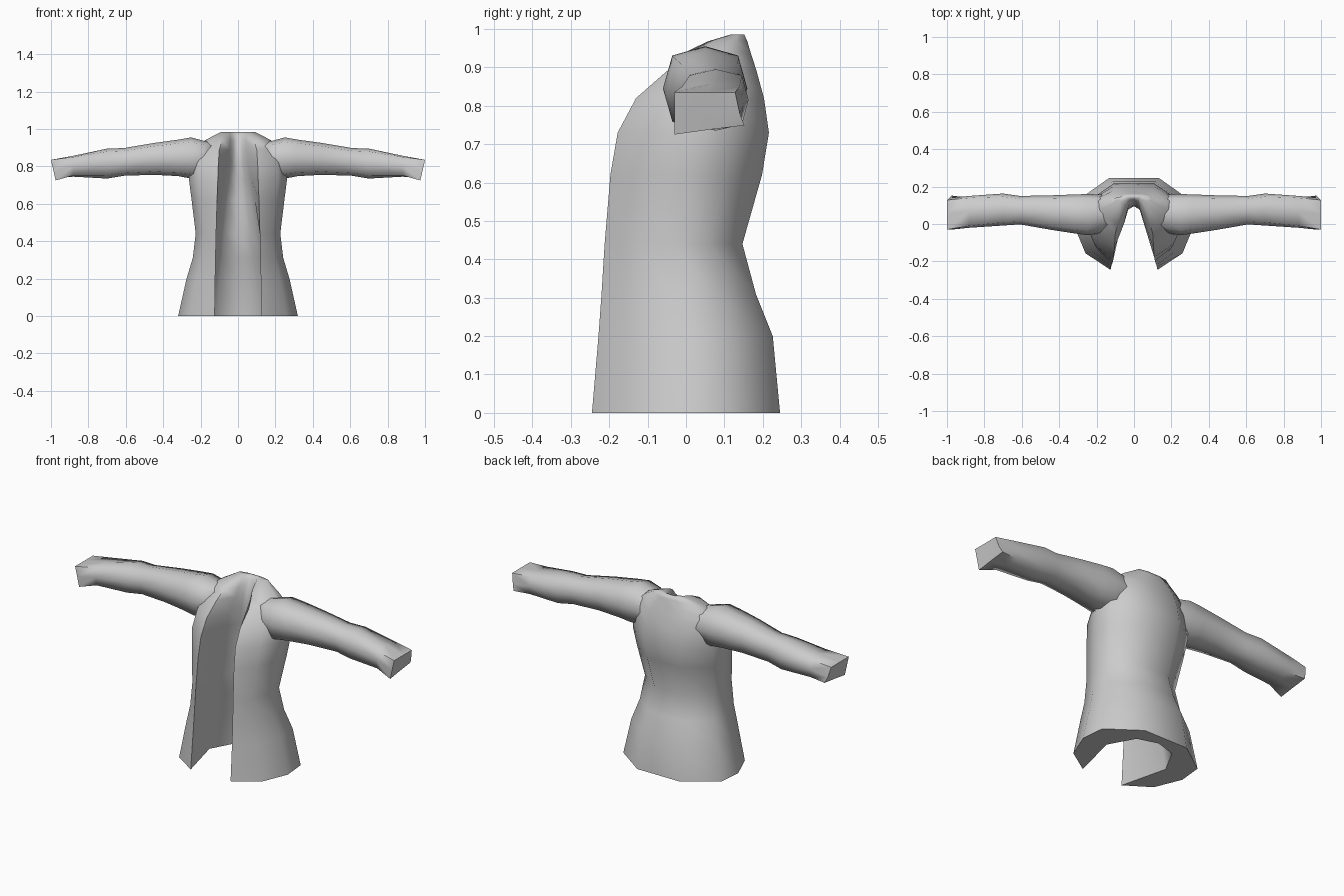
import bpy, bmesh

if "Cube" in bpy.data.objects:
    bpy.data.objects.remove(bpy.data.objects["Cube"])

cloth = bpy.data.materials.new("grey_cloth")
cloth.diffuse_color = (0.6, 0.6, 0.6, 1)
cloth.use_nodes = True
cloth.node_tree.nodes["Principled BSDF"].inputs["Base Color"].default_value = cloth.diffuse_color


def loft(name, rings):
    """Closed solid through rings of equal point count, capped at both ends."""
    bm = bmesh.new()
    loops = [[bm.verts.new(p) for p in ring] for ring in rings]
    n = len(loops[0])
    for a, b in zip(loops, loops[1:]):
        for i in range(n):
            j = (i + 1) % n
            bm.faces.new((a[i], a[j], b[j], b[i]))
    bm.faces.new(loops[0])
    bm.faces.new(loops[-1])
    bmesh.ops.triangulate(bm, faces=[f for f in bm.faces if len(f.verts) > 4])
    bmesh.ops.recalc_face_normals(bm, faces=bm.faces)
    mesh = bpy.data.meshes.new(name)
    bm.to_mesh(mesh)
    bm.free()
    mesh.materials.append(cloth)
    obj = bpy.data.objects.new(name, mesh)
    bpy.context.collection.objects.link(obj)
    bpy.ops.object.select_all(action='DESELECT')
    obj.select_set(True)
    bpy.context.view_layer.objects.active = obj
    bpy.ops.object.shade_smooth_by_angle(angle=1.2)
    return obj


def coat_ring(z, w, front, back, edge, lining, lining_back):
    """C-shaped section: outer cloth, front edge, then lining, mirrored in x."""
    def y(t):
        return front + t * (back - front)
    mid = front + 0.6 * (lining_back - front)
    half = [(0.42 * w, back), (0.96 * w, y(0.75)), (w, y(0.48)),
            (0.81 * w, y(0.18)), (edge, front), (lining, mid),
            (0.6 * lining, lining_back - 0.2 * (lining_back - mid))]
    pts = [(0, back)] + half + [(0, lining_back)]
    pts += [(-px, py) for px, py in reversed(half)]
    return [(px, py, z) for px, py in pts]


# Coat body: height, half width, front, back, front edge x, lining x, lining back
coat = [
    (0.00, 0.320, -0.245, 0.245, 0.125, 0.190, 0.190),
    (0.20, 0.275, -0.228, 0.226, 0.122, 0.160, 0.165),
    (0.31, 0.242, -0.220, 0.182, 0.120, 0.140, 0.130),
    (0.44, 0.226, -0.212, 0.147, 0.117, 0.120, 0.105),
    (0.62, 0.248, -0.197, 0.198, 0.112, 0.090, 0.110),
    (0.73, 0.262, -0.178, 0.216, 0.108, 0.070, 0.105),
    (0.82, 0.255, -0.130, 0.203, 0.105, 0.052, 0.095),
    (0.89, 0.230, -0.050, 0.184, 0.100, 0.045, 0.100),
    (0.94, 0.175, 0.000, 0.168, 0.085, 0.040, 0.115),
    (0.967, 0.125, 0.055, 0.160, 0.075, 0.040, 0.130),
    (0.985, 0.090, 0.115, 0.152, 0.065, 0.040, 0.140),
]
loft("coat_body", [coat_ring(*row) for row in coat])

# Sleeves: x, bottom, top, front, back, corner fullness
sleeve = [
    (0.13, 0.76, 0.930, -0.02, 0.150, 0.75),
    (0.18, 0.75, 0.936, -0.05, 0.158, 0.77),
    (0.25, 0.735, 0.955, -0.06, 0.160, 0.78),
    (0.32, 0.748, 0.943, -0.05, 0.158, 0.80),
    (0.45, 0.755, 0.925, -0.03, 0.153, 0.80),
    (0.61, 0.750, 0.898, -0.002, 0.150, 0.80),
    (0.70, 0.735, 0.895, -0.008, 0.163, 0.80),
    (0.88, 0.745, 0.857, -0.02, 0.150, 0.88),
    (1.00, 0.725, 0.835, -0.03, 0.140, 1.00),
]


def sleeve_ring(side, x, lo, hi, front, back, k):
    cy, cz, ry, rz = (front + back) / 2, (lo + hi) / 2, (back - front) / 2, (hi - lo) / 2
    unit = [(1, 0), (k, k), (0, 1), (-k, k), (-1, 0), (-k, -k), (0, -1), (k, -k)]
    # the cuff opening leans inward at the bottom and is slightly skewed
    cuff = 1 if x > 0.95 else 0
    return [(side * (x - 0.0125 * cuff * (1 - v)),
             cy + u * ry - 0.012 * cuff * v * max(u, 0),
             cz + v * rz + 0.012 * cuff * (1 + u) * max(-v, 0))
            for u, v in unit]


for side, label in ((1, "right_sleeve"), (-1, "left_sleeve")):
    loft(label, [sleeve_ring(side, *row) for row in sleeve])
